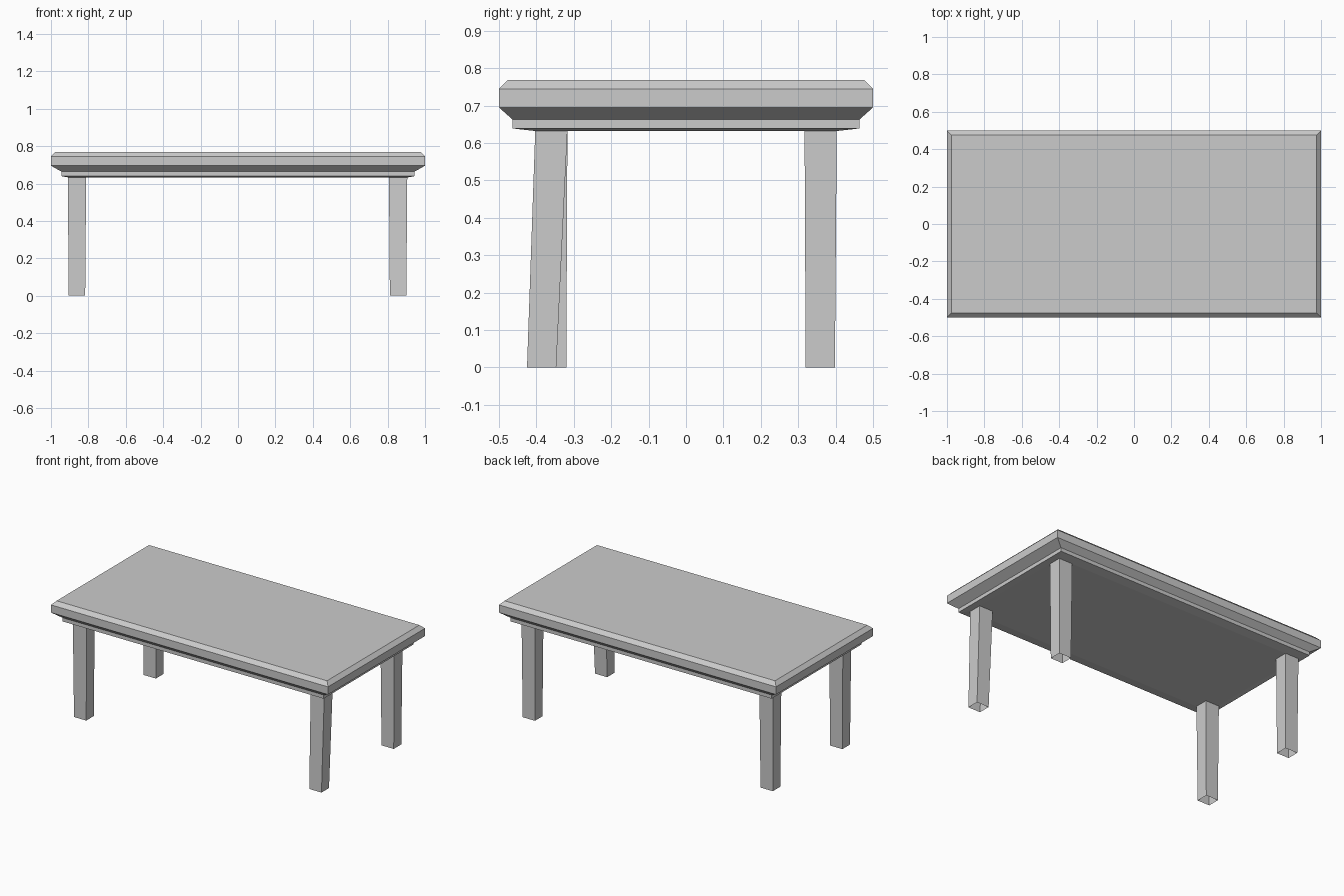
import bpy, bmesh

if "Cube" in bpy.data.objects:
    bpy.data.objects.remove(bpy.data.objects["Cube"])


def loft(name, sections, cap_start=True, cap_end=True):
    """Stack rectangles (cx, cy, half_x, half_y, z) from bottom to top."""
    bm = bmesh.new()
    rings = []
    for cx, cy, hx, hy, z in sections:
        rings.append([bm.verts.new((cx + sx * hx, cy + sy * hy, z))
                      for sx, sy in ((-1, -1), (1, -1), (1, 1), (-1, 1))])
    for low, high in zip(rings, rings[1:]):
        for i in range(4):
            j = (i + 1) % 4
            bm.faces.new((low[i], low[j], high[j], high[i]))
    if cap_start:
        bm.faces.new(rings[0][::-1])
    if cap_end:
        bm.faces.new(rings[-1])
    mesh = bpy.data.meshes.new(name)
    bm.to_mesh(mesh)
    bm.free()
    obj = bpy.data.objects.new(name, mesh)
    bpy.context.collection.objects.link(obj)
    return obj


# Table top: shallow underside, stepped apron, sloped cove, slab, chamfered rim
loft("table_top", [
    (0, 0, 0.905, 0.402, 0.632),
    (0, 0, 0.943, 0.464, 0.639),
    (0, 0, 0.943, 0.464, 0.663),
    (0, 0, 1.0, 0.5, 0.695),
    (0, 0, 1.0, 0.5, 0.745),
    (0, 0, 0.976, 0.476, 0.769),
])

# Legs: slightly tapered tubes, open at the floor; front right one leans forward
for side, sx in (("left", -1), ("right", 1)):
    for end, sy in (("front", -1), ("back", 1)):
        foot_y = -0.386 if (sx, sy) == (1, -1) else sy * 0.359
        x = -0.861 if sx < 0 else 0.856
        loft(f"{end}_{side}_leg", [
            (x, foot_y, 0.044, 0.039, 0.0),
            (x, sy * 0.36, 0.049, 0.043, 0.633),
        ], cap_start=False, cap_end=False)
